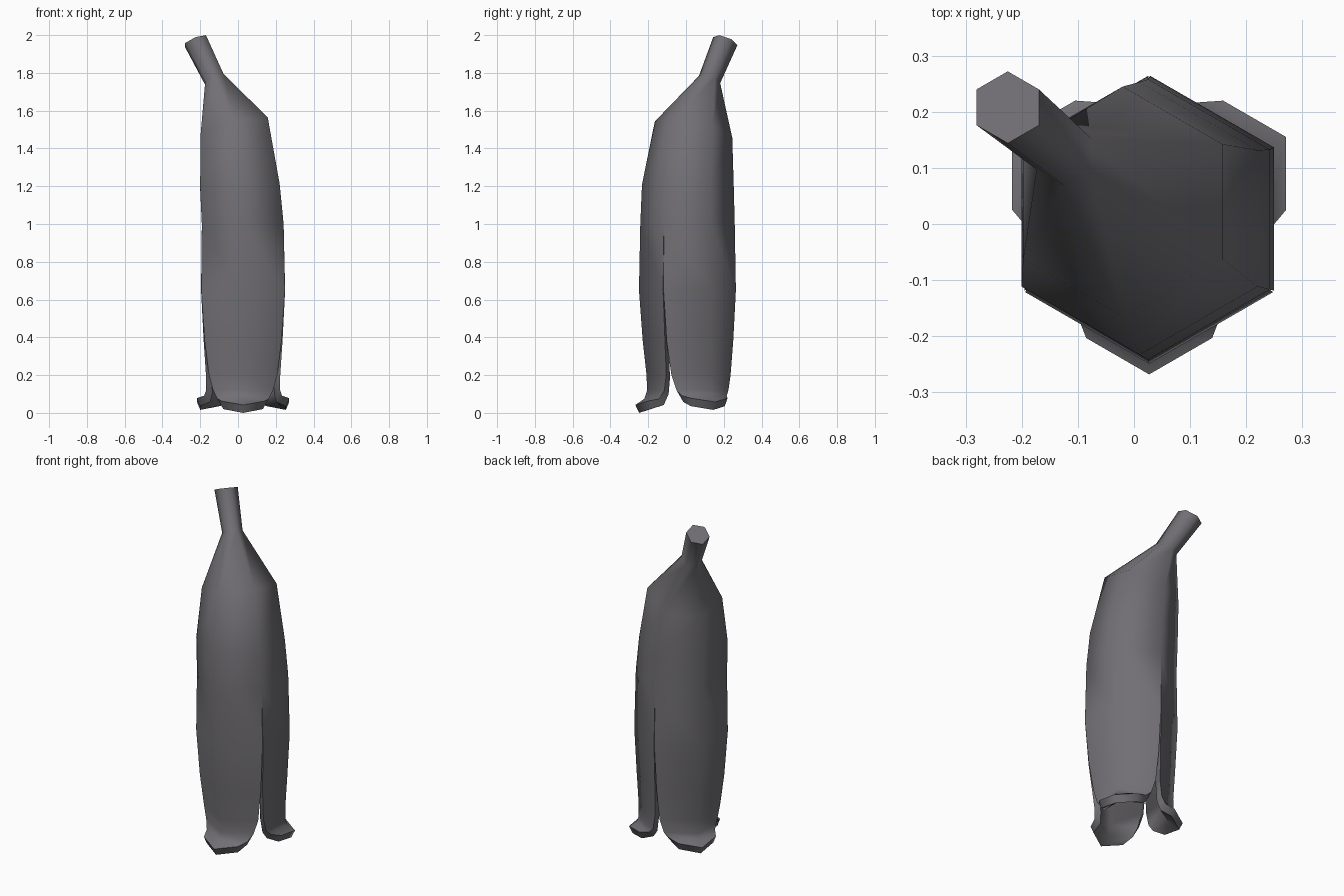
import bpy, bmesh, math
from mathutils import Vector

if "Cube" in bpy.data.objects:
    bpy.data.objects.remove(bpy.data.objects["Cube"])

mat = bpy.data.materials.new("dark_plum_grey")
mat.diffuse_color = (0.165, 0.158, 0.172, 1)
mat.use_nodes = True
mat.node_tree.nodes["Principled BSDF"].inputs["Base Color"].default_value = mat.diffuse_color


def corner(k):
    a = math.radians(-90 + 60 * k)
    return Vector((math.cos(a), math.sin(a), 0))


def finish(bm, name):
    bmesh.ops.recalc_face_normals(bm, faces=bm.faces)
    mesh = bpy.data.meshes.new(name)
    bm.to_mesh(mesh)
    bm.free()
    ob = bpy.data.objects.new(name, mesh)
    bpy.context.collection.objects.link(ob)
    mesh.materials.append(mat)
    bpy.ops.object.select_all(action='DESELECT')
    ob.select_set(True)
    bpy.context.view_layer.objects.active = ob
    bpy.ops.object.shade_smooth_by_angle(angle=math.radians(68))


def bridge(bm, a, b, closed):
    n = len(a)
    for i in range(n if closed else n - 1):
        j = (i + 1) % n
        bm.faces.new((a[i], a[j], b[j], b[i]))


# Upper bud rings: centre x, y, z, radius, tilt toward the stem
RINGS = [
    (0.025, 0.008, 1.00, 0.250, 0),
    (0.010, 0.010, 1.20, 0.243, 0.1),
    (-0.02, 0.040, 1.50, 0.205, 0.6),
    (-0.125, 0.125, 1.765, 0.056, 1.0),
    (-0.225, 0.208, 1.968, 0.064, 0.95),
]
# Petal rows: centre y, z, radius, width, inner radius, inner z
ROWS = [
    (0.008, 1.00, 0.250, 1.0, 0.215, 1.00),
    (0.008, 0.65, 0.257, 0.993, 0.222, 0.65),
    (0.012, 0.38, 0.241, 0.975, 0.206, 0.38),
    (0.018, 0.20, 0.227, 0.92, 0.190, 0.19),
    (0.020, 0.12, 0.226, 0.81, 0.188, 0.10),
    (0.018, 0.075, 0.238, 0.66, 0.202, 0.042),
    (0.014, 0.042, 0.282, 0.46, 0.262, 0.0),
]

bm = bmesh.new()
# Bud with its stem
rings = []
for cx, cy, z, r, tilt in RINGS:
    ring = []
    for k in range(6):
        p = corner(k) * r
        dz = tilt * (0.4 * p.x - 0.35 * p.y)
        ring.append(bm.verts.new((cx + p.x, cy + p.y, z + dz)))
    if rings:
        bridge(bm, rings[-1], ring, True)
    rings.append(ring)
bm.faces.new(rings[-1])

# Inner ceiling ring where the petals join
top_inner = [bm.verts.new(Vector((0.025, 0.008, 1.0)) + corner(k) * 0.215)
             for k in range(6)]
bm.faces.new(top_inner)

# Three thick petals, each folded around one corner and flared at the tip
for mid in (0, 2, 4):
    ids = [(mid - 1) % 6, mid, (mid + 1) % 6]
    lift = 0.0 if mid == 0 else 0.016
    outer, inner = [], []
    for i, (cy, z, r, w, ri, zi) in enumerate(ROWS):
        if i == 0:
            outer.append([rings[0][k] for k in ids])
            inner.append([top_inner[k] for k in ids])
            continue
        up = lift if i >= 5 else 0
        for rows, rad, h in ((outer, r, z), (inner, ri, zi)):
            row = []
            for k in ids:
                p = corner(mid).lerp(corner(k), w) * rad
                side = 0.02 if (k != mid and i == len(ROWS) - 1) else 0
                row.append(bm.verts.new((0.027 + p.x, cy + p.y, h + up + side)))
            rows.append(row)
    for i in range(len(ROWS) - 1):
        bridge(bm, outer[i], outer[i + 1], False)
        bridge(bm, inner[i], inner[i + 1], False)
        for c in (0, 2):
            bm.faces.new((outer[i][c], outer[i + 1][c],
                          inner[i + 1][c], inner[i][c]))
    bridge(bm, outer[-1], inner[-1], False)

finish(bm, "flower_bud")
